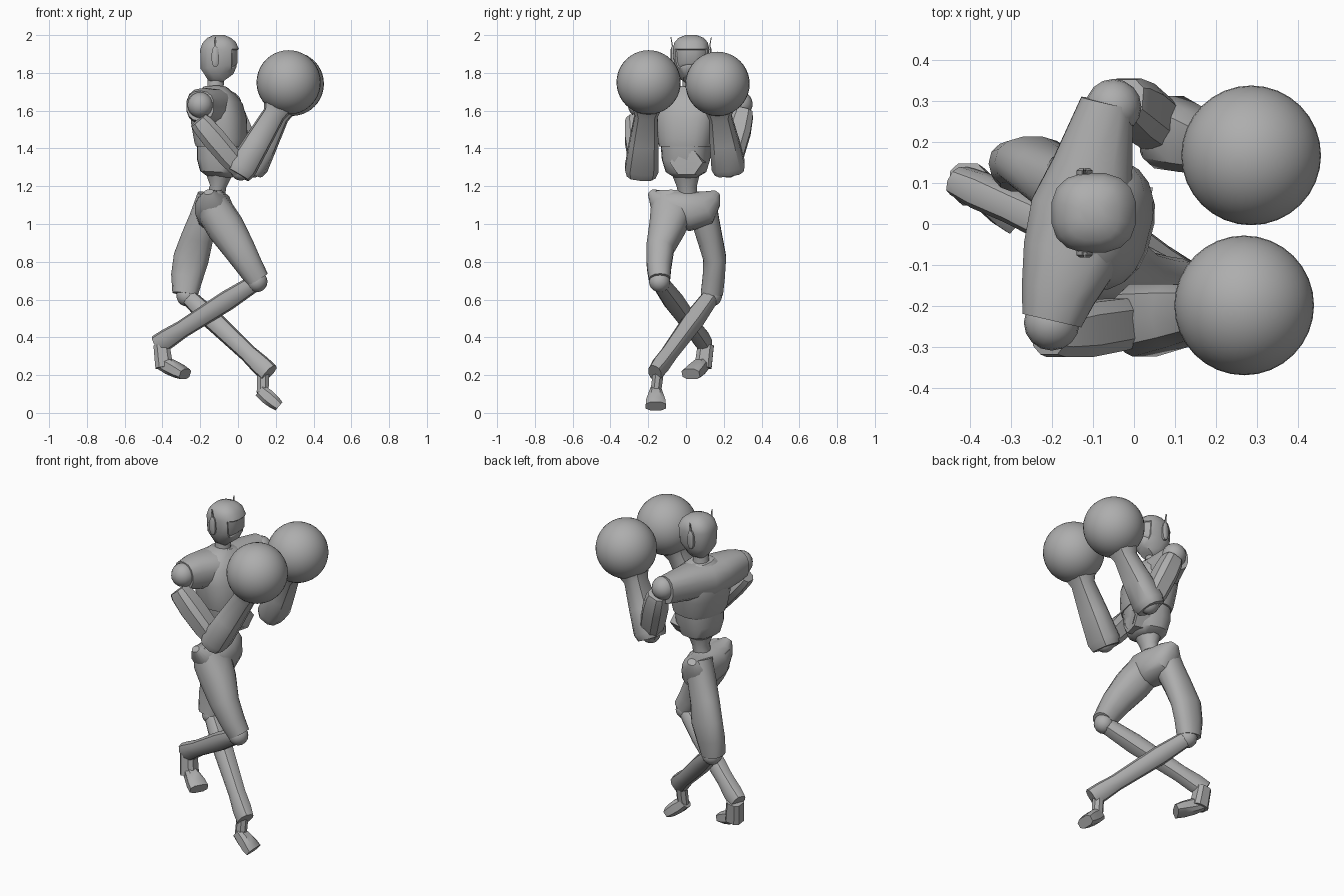
import bpy, bmesh, math
from mathutils import Vector, Matrix

cube = bpy.data.objects.get("Cube")
if cube:
    bpy.data.objects.remove(cube, do_unlink=True)

grey = bpy.data.materials.new("plain_grey")
grey.use_nodes = True
grey.diffuse_color = (0.42, 0.42, 0.42, 1)
grey.node_tree.nodes["Principled BSDF"].inputs["Base Color"].default_value = grey.diffuse_color

X, Y, Z = Vector((1, 0, 0)), Vector((0, 1, 0)), Vector((0, 0, 1))
TWIST = Matrix.Rotation(math.radians(-14), 3, "Z")   # the torso is twisted
FACING, SIDE = TWIST @ X, TWIST @ Y


def finish(name, bm, angle=40):
    bmesh.ops.recalc_face_normals(bm, faces=bm.faces)
    mesh = bpy.data.meshes.new(name)
    bm.to_mesh(mesh)
    bm.free()
    obj = bpy.data.objects.new(name, mesh)
    bpy.context.collection.objects.link(obj)
    mesh.materials.append(grey)
    bpy.ops.object.select_all(action="DESELECT")
    obj.select_set(True)
    bpy.context.view_layer.objects.active = obj
    bpy.ops.object.shade_smooth_by_angle(angle=math.radians(angle))


def loft_mesh(rings, ref, sides, power):
    """Skin cross-sections (x, y, z, half size along ref, other half size)."""
    bm = bmesh.new()
    mids = [Vector(r[:3]) for r in rings]
    loops = []
    for i, ring in enumerate(rings):
        t = (mids[min(i + 1, len(mids) - 1)] - mids[max(i - 1, 0)]).normalized()
        u = (ref - t * ref.dot(t)).normalized()
        v = t.cross(u)
        loop = []
        for k in range(sides):
            a = 2 * math.pi * (k + 0.5) / sides
            c, s = math.cos(a), math.sin(a)
            c = math.copysign(abs(c) ** (2 / power), c)
            s = math.copysign(abs(s) ** (2 / power), s)
            loop.append(bm.verts.new(mids[i] + u * c * ring[3] + v * s * ring[4]))
        loops.append(loop)
    for a, b in zip(loops, loops[1:]):
        for k in range(sides):
            j = (k + 1) % sides
            bm.faces.new((a[k], a[j], b[j], b[k]))
    bm.faces.new(loops[0][::-1])
    bm.faces.new(loops[-1])
    bm.normal_update()
    return bm


def loft(name, rings, ref=Y, sides=12, power=2.0):
    finish(name, loft_mesh(rings, ref, sides, power))


def ball(name, centre, radius, u=16, v=10):
    bm = bmesh.new()
    bmesh.ops.create_uvsphere(bm, u_segments=u, v_segments=v, radius=radius,
                              matrix=Matrix.Translation(centre))
    finish(name, bm)


# Head with a sunken visor
head = loft_mesh([(-.06, .027, 1.768, .04, .045), (-.08, .027, 1.795, .07, .085),
                  (-.097, .027, 1.835, .09, .103), (-.098, .027, 1.925, .098, .104),
                  (-.1, .027, 1.96, .09, .09), (-.1, .027, 1.985, .068, .064),
                  (-.1, .027, 2.0, .03, .03)], Y, 16, 2.5)
visor = [f for f in head.faces if f.normal.x > .6 and 1.83 < f.calc_center_median().z < 1.93]
bmesh.ops.inset_region(head, faces=visor, thickness=.006, depth=-.006)
finish("head", head)
loft("neck", [(-.12, .025, 1.66, .06, .06), (-.12, .025, 1.72, .045, .045),
              (-.115, .025, 1.8, .045, .045)])

# Ear pods with aerials
for side, y in (("front", -.068), ("back", .122)):
    out = math.copysign(.02, y)
    loft("ear_" + side, [(-.12, y - out, 1.885, .02, .055), (-.12, y + out * .4, 1.885, .02, .055),
                         (-.12, y + out * .7, 1.885, .012, .04)], X, 12, 2.5)
    loft("aerial_" + side, [(-.12, y, 1.92, .005, .008), (-.12, y + out * .6, 1.99, .003, .004)],
         Y, 4)

# Chest, shoulder yoke, abdomen, belt plate and waist
loft("chest", [(-.09, .0, 1.41, .14, .128), (-.09, .0, 1.44, .147, .137),
               (-.1, .005, 1.54, .165, .142), (-.115, .015, 1.62, .165, .135),
               (-.12, .02, 1.68, .13, .105), (-.12, .025, 1.725, .065, .06)], SIDE, 20, 2.6)
loft("shoulder_yoke", [(-.2, -.235, 1.625, .075, .08), (-.185, -.17, 1.625, .093, .095),
                       (-.155, -.08, 1.62, .12, .1), (-.125, .03, 1.615, .13, .105),
                       (-.1, .14, 1.625, .1, .095), (-.065, .295, 1.63, .066, .08)],
     X, 14, 2.4)
loft("abdomen", [(-.1, .0, 1.25, .065, .065), (-.098, .0, 1.275, .105, .1),
                 (-.095, .0, 1.34, .125, .12), (-.09, .0, 1.43, .132, .124)], SIDE, 16, 2.6)
plate = Vector((-.1, .032, 1.325))
loft("belt_plate", [(*(plate + FACING * d), r * .8, r)
                    for d, r in ((.05, .09), (.128, .09), (.133, .065), (.126, .06))], Z, 6)
loft("waist", [(-.12, .01, 1.13, .05, .05), (-.105, .005, 1.2, .055, .045),
               (-.1, .0, 1.27, .078, .075)])

# Pelvis
loft("pelvis", [(-.155, -.187, 1.17, .025, .02), (-.145, -.15, 1.13, .065, .058),
                (-.13, -.08, 1.085, .1, .1), (-.125, .02, 1.07, .1, .108),
                (-.138, .09, 1.085, .09, .1), (-.148, .14, 1.135, .065, .055),
                (-.155, .165, 1.165, .025, .02)], X, 14, 2.3)


def arm(side, shoulder, sleeve, elbow, wrist, glove):
    ball("shoulder_" + side, shoulder, .068)
    s, e, w, g = map(Vector, (sleeve, elbow, wrist, glove))
    loft("upper_arm_" + side, [(*s, .05, .052), (*s.lerp(e, .08), .06, .06),
                               (*s.lerp(e, .35), .07, .066), (*s.lerp(e, .75), .066, .063),
                               (*e, .052, .05)], Y, 8, 3)
    ball("elbow_" + side, e, .055)
    base = e - (w - e) * .08
    loft("forearm_" + side, [(*base, .08, .066), (*e.lerp(w, .04), .092, .078),
                             (*e.lerp(w, .5), .08, .07), (*w, .062, .06),
                             (*w.lerp(g, .35), .085, .085)], Y, 10, 2.8)
    ball("glove_" + side, g, .17, 32, 20)


arm("front", (-.2, -.24, 1.63), (-.21, -.27, 1.55), (.015, -.235, 1.285),
    (.19, -.21, 1.58), (.268, -.198, 1.75))
arm("back", (-.05, .285, 1.635), (-.025, .305, 1.6), (.08, .225, 1.3),
    (.21, .18, 1.57), (.285, .167, 1.742))

# Thighs
loft("thigh_front", [(-.15, -.075, 1.16, .1, .065), (-.115, -.078, 1.06, .112, .098),
                     (-.065, -.1, .98, .098, .1), (.005, -.137, .87, .075, .085),
                     (.065, -.143, .77, .066, .07), (.105, -.14, .705, .057, .062)], Y, 14, 2.3)
loft("thigh_back", [(-.145, .08, 1.15, .075, .07), (-.178, .1, 1.03, .075, .08),
                    (-.215, .125, .93, .068, .085), (-.248, .152, .82, .062, .094),
                    (-.27, .147, .72, .06, .085), (-.28, .137, .63, .06, .068)], Y, 14, 2.3)


def lower_leg(side, knee, ankle, heel, toe, toe_side):
    k, a = Vector(knee), Vector(ankle)
    ball("knee_" + side, k, .056)
    loft("shin_" + side, [(*k.lerp(a, .03), .045, .045), (*k.lerp(a, .3), .054, .054),
                          (*k.lerp(a, .75), .044, .047), (*k.lerp(a, .9), .046, .054),
                          (*a, .038, .054)], Y, 10, 2.4)
    h, t = Vector(heel), Vector(toe)
    loft("ankle_" + side, [(*k.lerp(a, .93), .032, .034), (*h.lerp(t, .15), .03, .034)], Y, 8)
    loft("foot_" + side, [(*h, .03, .036), (*h.lerp(t, .4), .042, .042),
                          (*h.lerp(t, .75), .054, .038), (*t, .056, .03)], toe_side, 8, 3)


lower_leg("front", (.1, -.14, .695), (-.425, .105, .36), (-.415, .105, .27), (-.28, .025, .205),
          Vector((.5, .85, 0)))
lower_leg("back", (-.27, .135, .62), (.165, -.165, .21), (.115, -.16, .12), (.217, -.16, .035), Y)
loft("heel_front", [(-.405, .105, .36, .045, .045), (-.39, .09, .24, .048, .05)], Y, 8, 3)
